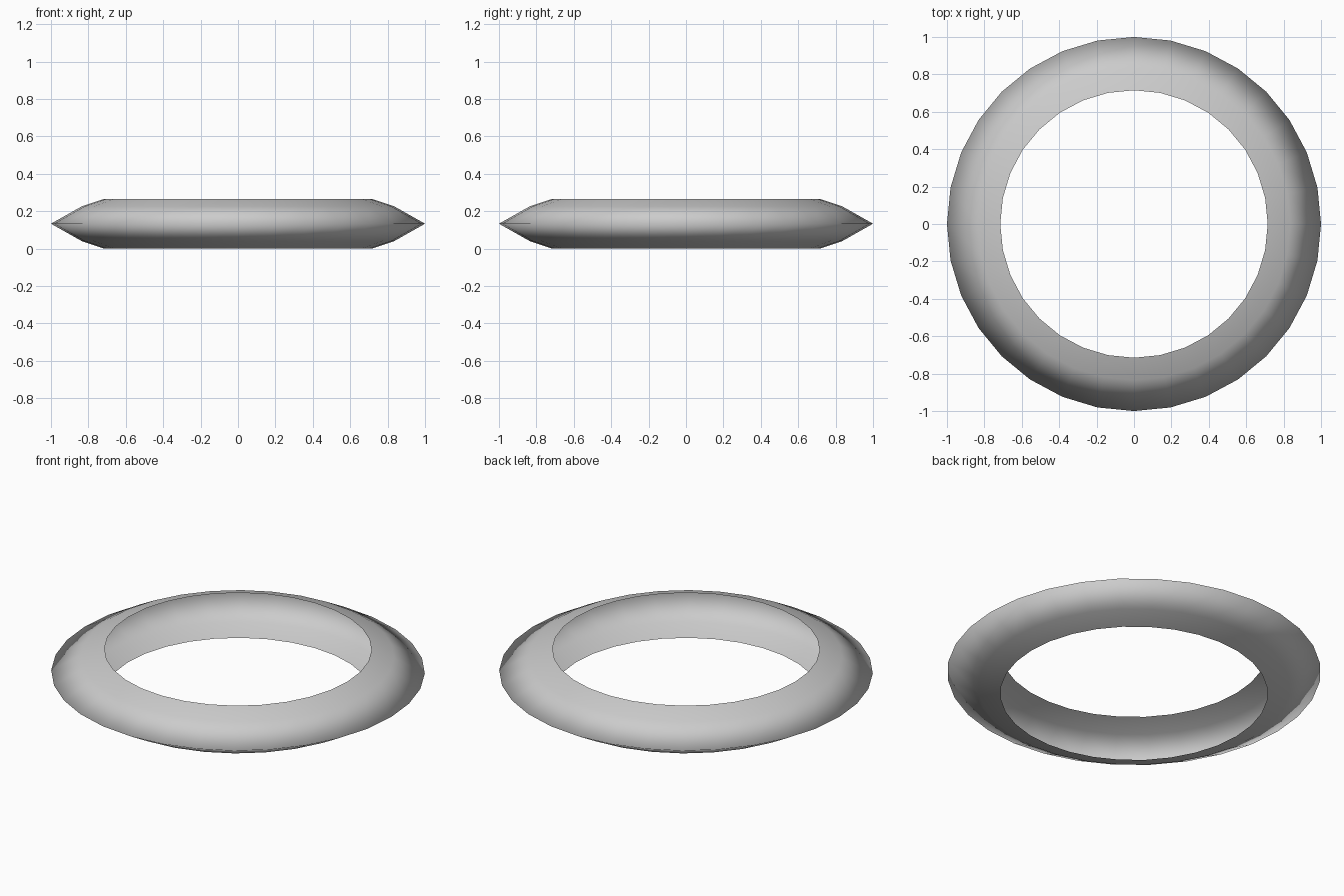
import bpy, bmesh
from math import cos, sin, tau

if "Cube" in bpy.data.objects:
    bpy.data.objects.remove(bpy.data.objects["Cube"])

SIDES = 32
# Cross-section (radius, height): an open channel facing the hole
PROFILE = [(0.715, 0.0), (0.835, 0.04), (1.0, 0.133), (0.835, 0.226), (0.715, 0.266)]

# Ring shell: sweep the profile around z
bm = bmesh.new()
rings = [[bm.verts.new((r * cos(tau * i / SIDES), r * sin(tau * i / SIDES), z))
          for i in range(SIDES)] for r, z in PROFILE]
for low, high in zip(rings, rings[1:]):
    for i in range(SIDES):
        j = (i + 1) % SIDES
        bm.faces.new((low[i], low[j], high[j], high[i])).smooth = True

mesh = bpy.data.meshes.new("ring_shell")
bm.to_mesh(mesh)
bm.free()
ring = bpy.data.objects.new("ring_shell", mesh)
bpy.context.collection.objects.link(ring)
